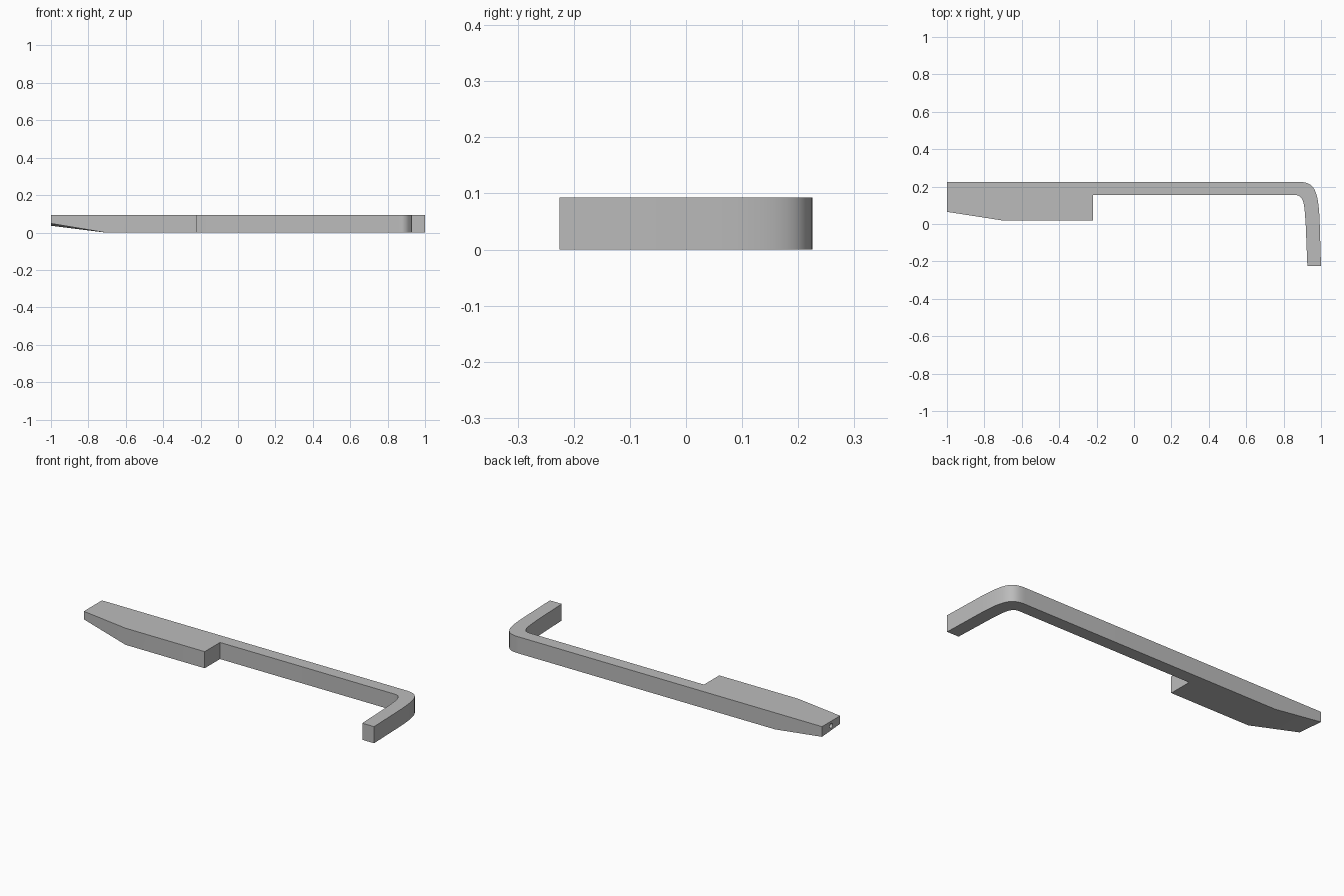
import bpy, bmesh, math
from mathutils import Vector
from mathutils.geometry import interpolate_bezier

cube = bpy.data.objects.get("Cube")
if cube:
    bpy.data.objects.remove(cube, do_unlink=True)

HEIGHT = 0.093
TAPER_X = -0.71
BACK_Y, FRONT_Y = 0.225, -0.225

grey = bpy.data.materials.new("plain grey")
grey.use_nodes = True
color = (0.5, 0.5, 0.5, 1)
grey.diffuse_color = color
grey.node_tree.nodes["Principled BSDF"].inputs["Base Color"].default_value = color


def bend(*points, steps=16):
    """Sample one rounded corner as flat points."""
    pts = [Vector((x, y, 0)) for x, y in points]
    return [(p.x, p.y) for p in interpolate_bezier(*pts, steps)]


# Plan outline: wide grip, slim bar, rounded corner, short hooked arm
outline = [(-1, 0.065), (TAPER_X, 0.02), (-0.22, 0.02), (-0.22, 0.155)]
outline += bend((0.86, 0.155), (0.915, 0.155), (0.91, 0.09), (0.918, 0.0))
outline += [(0.927, FRONT_Y), (1, FRONT_Y)]
outline += bend((0.992, 0.03), (0.984, 0.19), (0.96, BACK_Y), (0.88, BACK_Y))
outline += [(TAPER_X, BACK_Y), (-1, BACK_Y)]

bm = bmesh.new()
base = bm.faces.new([bm.verts.new((x, y, 0)) for x, y in outline])
result = bmesh.ops.extrude_face_region(bm, geom=[base], use_keep_orig=True)
for v in result["geom"]:
    if isinstance(v, bmesh.types.BMVert):
        v.co.z = HEIGHT

# Underside ramp at the grip tip
hinge = [v for v in bm.verts if v.co.z == 0 and abs(v.co.x - TAPER_X) < 1e-4]
bmesh.utils.face_split(base, hinge[0], hinge[1])
for v in bm.verts:
    if v.co.z == 0 and v.co.x < -0.99:
        v.co.z = 0.036 if v.co.y > 0.2 else 0.048
bmesh.ops.recalc_face_normals(bm, faces=bm.faces)

mesh = bpy.data.meshes.new("hooked_handle")
bm.to_mesh(mesh)
bm.free()
handle = bpy.data.objects.new("hooked_handle", mesh)
bpy.context.collection.objects.link(handle)
mesh.materials.append(grey)

# Small round hole in the grip tip
bpy.ops.mesh.primitive_cylinder_add(vertices=24, radius=0.013, depth=0.2,
                                    location=(-1, 0.145, 0.068),
                                    rotation=(0, math.pi / 2, 0))
cutter = bpy.context.object
cutter.name = "tip_hole_cutter"
cutter.data.materials.append(grey)
cutter.hide_render = True
cutter.hide_set(True)
hole = handle.modifiers.new("tip_hole", "BOOLEAN")
hole.operation = "DIFFERENCE"
hole.solver = "EXACT"
hole.object = cutter

# Smooth bends, crisp edges
bpy.ops.object.select_all(action="DESELECT")
handle.select_set(True)
bpy.context.view_layer.objects.active = handle
bpy.ops.object.modifier_apply(modifier=hole.name)
bpy.data.objects.remove(cutter, do_unlink=True)
bpy.ops.object.shade_smooth_by_angle(angle=math.radians(30))
